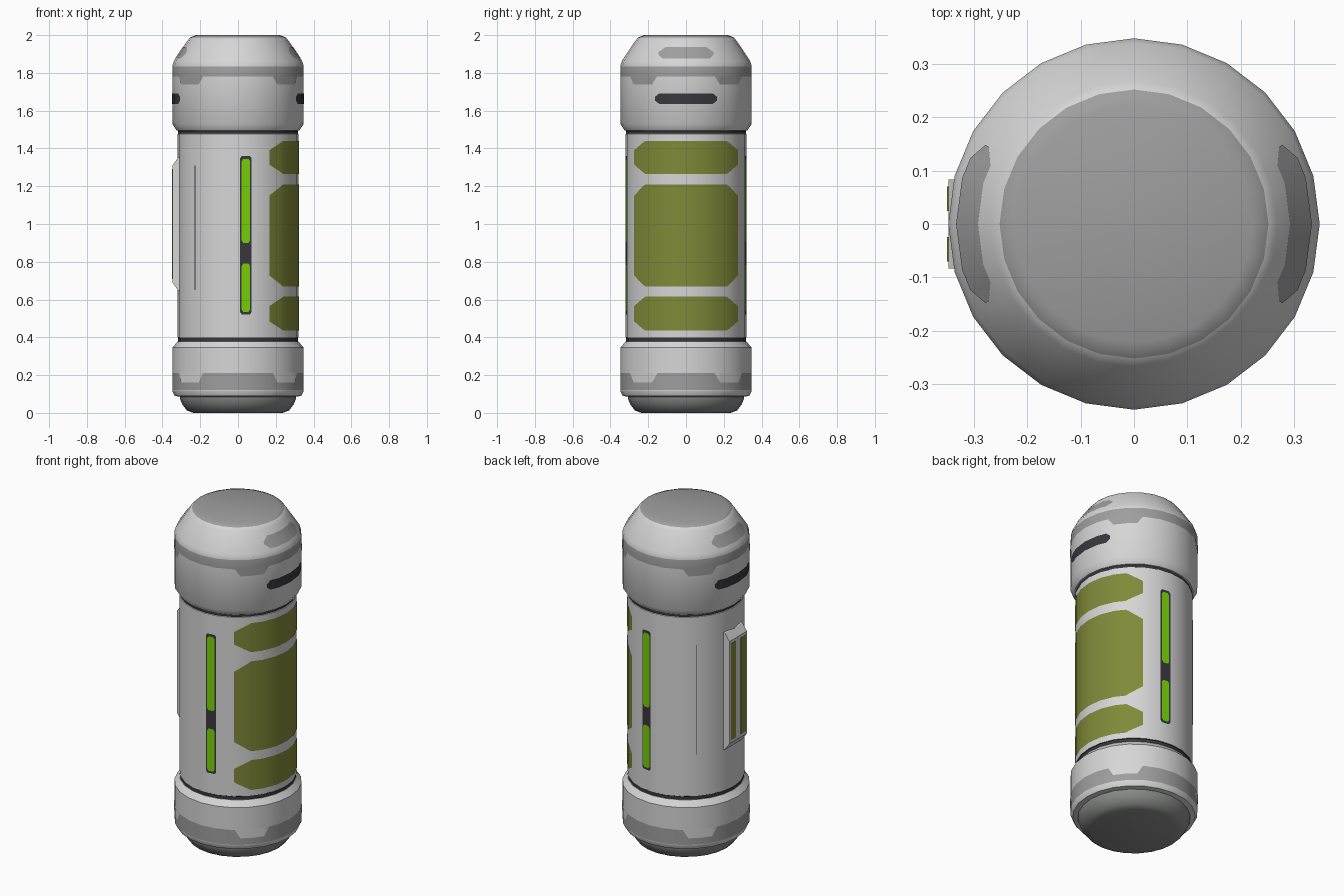
import bpy, bmesh, math

if "Cube" in bpy.data.objects:
    bpy.data.objects.remove(bpy.data.objects["Cube"])

N = 24                      # sides of the canister
STEP = 2 * math.pi / N


def material(name, srgb):
    m = bpy.data.materials.new(name)
    lin = [((c + 0.055) / 1.055) ** 2.4 if c > 0.04 else c / 12.92 for c in srgb]
    m.diffuse_color = (*lin, 1)
    m.use_nodes = True
    m.node_tree.nodes["Principled BSDF"].inputs["Base Color"].default_value = m.diffuse_color
    return m


WHITE = material("shell light grey", (0.84, 0.84, 0.84))
GREY = material("mid grey", (0.62, 0.62, 0.62))
BASE = material("base grey", (0.53, 0.54, 0.53))
OLIVE = material("olive", (0.50, 0.54, 0.22))
GREEN = material("bright green", (0.47, 0.82, 0.03))
DARK = material("dark grey", (0.22, 0.22, 0.24))


def finish(name, bm, mats, angle=40):
    me = bpy.data.meshes.new(name)
    bmesh.ops.recalc_face_normals(bm, faces=bm.faces)
    bm.to_mesh(me)
    bm.free()
    for m in mats:
        me.materials.append(m)
    ob = bpy.data.objects.new(name, me)
    bpy.context.collection.objects.link(ob)
    bpy.ops.object.select_all(action='DESELECT')
    ob.select_set(True)
    bpy.context.view_layer.objects.active = ob
    bpy.ops.object.shade_smooth_by_angle(angle=math.radians(angle))
    return ob


def lathe(name, profile, mats, rule=lambda z, r: 0):
    """Revolve (radius, z) points, close both ends, colour faces by height."""
    bm = bmesh.new()
    rings = [[bm.verts.new((r * math.cos(i * STEP), r * math.sin(i * STEP), z))
              for i in range(N)] for r, z in profile]
    for a, b in zip(rings, rings[1:]):
        for i in range(N):
            j = (i + 1) % N
            bm.faces.new((a[i], a[j], b[j], b[i]))
    bm.faces.new(rings[0][::-1])
    bm.faces.new(rings[-1])
    for f in bm.faces:
        c = f.calc_center_median()
        f.material_index = rule(c.z, c.xy.length)
    return finish(name, bm, mats)


def radius_at(profile, z):
    for (r0, z0), (r1, z1) in zip(profile, profile[1:]):
        if z0 <= z <= z1 and z1 > z0:
            return r0 + (r1 - r0) * (z - z0) / (z1 - z0)
    return profile[-1][0]


def patch(name, profile, mid, half, z0, z1, mat, cut=(0, 0), lift=0.002, cut_low=True, cut_high=True):
    """Painted plate hugging the faceted wall; angles in degrees, cut = corner (angle, height)."""
    ca, cz = cut
    lo, hi = mid - half, mid + half
    angles = {lo, hi, lo + ca, hi - ca}
    angles |= {k * 15.0 for k in range(-24, 49) if lo < k * 15 < hi}
    bm = bmesh.new()
    cols = []
    for a in sorted(angles):
        edge = min(a - lo, hi - a)
        t = cz * max(0, 1 - edge / ca) if ca else 0
        facet = math.cos(STEP / 2) / math.cos(math.radians(a % 15 - 7.5))
        col = []
        for z in (z0 + t * cut_low, z1 - t * cut_high):
            r = radius_at(profile, z) * facet + lift
            col.append(bm.verts.new((r * math.cos(math.radians(a)),
                                     r * math.sin(math.radians(a)), z)))
        cols.append(col)
    for a, b in zip(cols, cols[1:]):
        bm.faces.new((a[0], b[0], b[1], a[1]))
    ob = finish(name, bm, [mat])
    # make sure the plate faces outwards
    p = ob.data.polygons[0]
    if p.normal.x * p.center.x + p.normal.y * p.center.y < 0:
        ob.data.flip_normals()
    return ob


# Main turned parts
FOOT = [(0.235, 0), (0.27, 0.012), (0.295, 0.045), (0.307, 0.075), (0.307, 0.1)]
COLLAR = [(0.305, 0.085), (0.335, 0.09), (0.348, 0.115), (0.348, 0.12), (0.348, 0.21),
          (0.348, 0.345), (0.32, 0.378), (0.30, 0.378)]
BODY = [(0.317, 0.37), (0.317, 0.398), (0.32, 0.4), (0.32, 1.477), (0.317, 1.479), (0.317, 1.51)]
CAP = [(0.30, 1.49), (0.325, 1.495), (0.348, 1.53), (0.348, 1.78), (0.348, 1.835), (0.34, 1.862),
       (0.268, 1.97), (0.252, 1.988), (0.222, 2.0)]

lathe("foot", FOOT, [BASE])
lathe("lower_collar", COLLAR, [WHITE, GREY], lambda z, r: 0.12 < z < 0.21 and r > 0.33)
lathe("body", BODY, [WHITE, DARK], lambda z, r: z < 0.399 or z > 1.4785)
lathe("upper_cap", CAP, [WHITE, GREY], lambda z, r: (1.78 < z < 1.835 and r > 0.34) or z > 1.99)

# Tabs below the upper grey band and notches in the lower band, on the four diagonals
for i, a in enumerate((42, 138, 222, 318)):
    patch(f"band_tab_{i}", CAP, a, 16, 1.738, 1.782, GREY, (5, 0.043), cut_high=False)
    patch(f"band_notch_{i}", COLLAR, a, 16, 0.16, 0.212, WHITE, (5, 0.051), cut_high=False)

# Dark slots and grey patches on both sides of the cap
for side, a in (("right", 0), ("left", 180)):
    patch(f"cap_slot_{side}", CAP, a, 28, 1.635, 1.692, DARK, (4, 0.018))
    patch(f"cap_patch_{side}", CAP, a, 28, 1.875, 1.936, GREY, (6, 0.025))

# Three olive panels on the right side
for nm, z0, z1, c in (("low", 0.435, 0.615, 0.05), ("middle", 0.668, 1.21, 0.06),
                      ("high", 1.265, 1.44, 0.05)):
    patch(f"olive_panel_{nm}", BODY, 0, 59, z0, z1, OLIVE, (17, c))

# Light strips front and back: dark frame with two green bars
for side, a in (("front", -82.5), ("back", 82.5)):
    patch(f"light_frame_{side}", BODY, a, 5.6, 0.522, 1.36, DARK, (1.6, 0.012))
    patch(f"light_long_{side}", BODY, a, 4, 0.9, 1.345, GREEN, (1.4, 0.012), 0.004)
    patch(f"light_short_{side}", BODY, a, 4, 0.535, 0.79, GREEN, (1.4, 0.012), 0.004)

# Thin seams beside the left box
for i, a in enumerate((135, 225)):
    patch(f"seam_{i}", BODY, a, 0.4, 0.65, 1.31, DARK)

# Raised box on the left side, sloped at top and bottom
bm = bmesh.new()
side_shape = [(-0.30, 0.64), (-0.318, 0.65), (-0.348, 0.692), (-0.348, 1.308), (-0.318, 1.35), (-0.30, 1.36)]
ends = [[bm.verts.new((x, y, z)) for x, z in side_shape] for y in (-0.083, 0.083)]
for k in range(6):
    j = (k + 1) % 6
    bm.faces.new((ends[0][k], ends[0][j], ends[1][j], ends[1][k]))
bm.faces.new(ends[0])
bm.faces.new(ends[1])
finish("side_box", bm, [WHITE], 20)

# Olive strips on the box
for nm, y in (("front", -0.047), ("back", 0.047)):
    bm = bmesh.new()
    bmesh.ops.create_cube(bm, size=1)
    for v in bm.verts:
        v.co = (-0.347 + v.co.x * 0.006, y + v.co.y * 0.046, 1.0 + v.co.z * 0.58)
    finish(f"box_strip_{nm}", bm, [OLIVE], 20)
